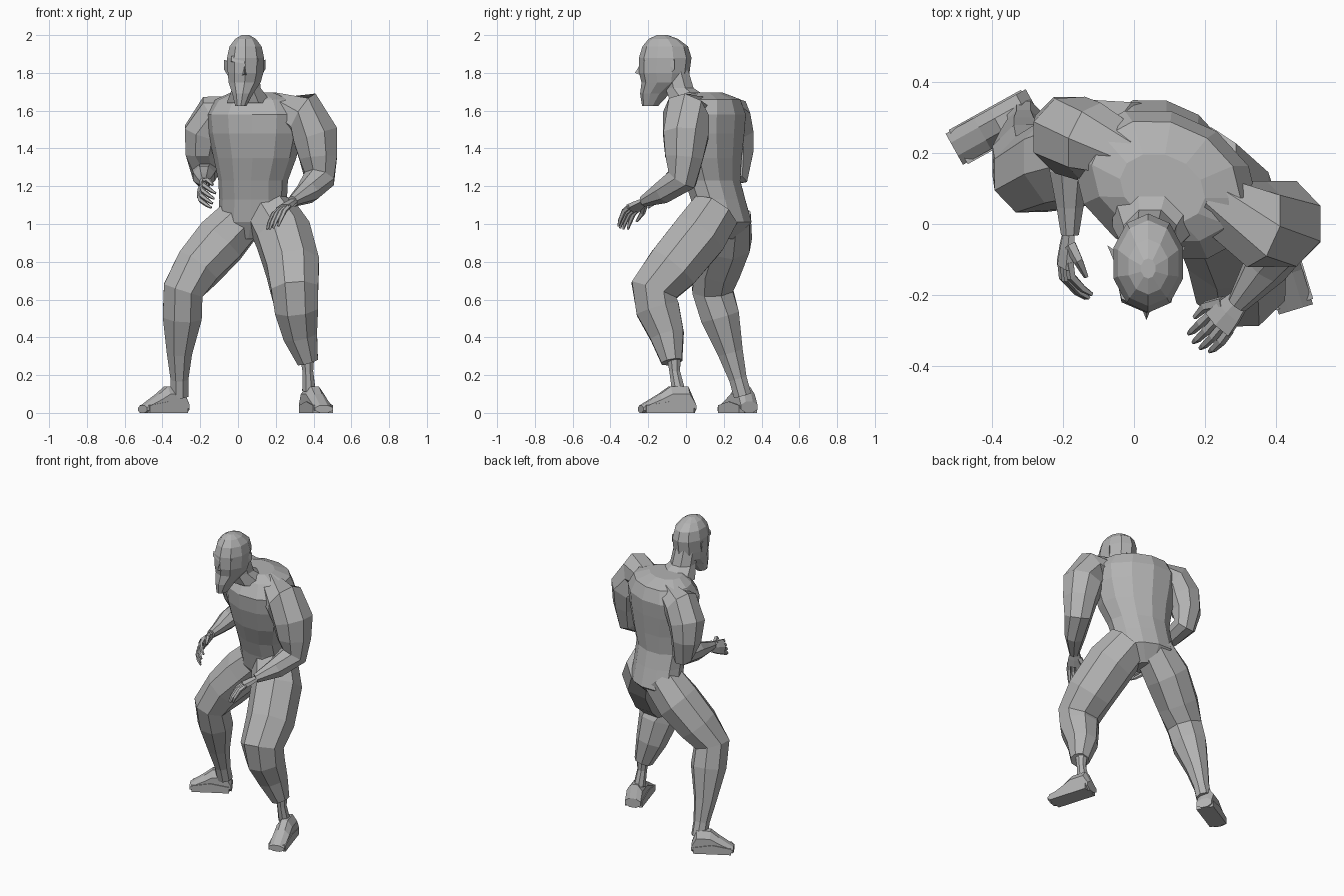
import bpy, bmesh, math
from mathutils import Vector

if "Cube" in bpy.data.objects:
    bpy.data.objects.remove(bpy.data.objects["Cube"], do_unlink=True)

grey = bpy.data.materials.new("plain grey")
grey.use_nodes = True
grey_colour = (.45, .45, .45, 1)
grey.diffuse_color = grey_colour
grey.node_tree.nodes["Principled BSDF"].inputs["Base Color"].default_value = grey_colour

RIGHTWARD = Vector((1, 0, 0))
UPWARD = Vector((0, 0, 1))
SHOULDER_LINE = Vector((.9, -.4, 0))


def finish(bm, name):
    """Turn a bmesh into a flat shaded grey object."""
    bmesh.ops.recalc_face_normals(bm, faces=bm.faces)
    mesh = bpy.data.meshes.new(name)
    bm.to_mesh(mesh)
    bm.free()
    mesh.materials.append(grey)
    part = bpy.data.objects.new(name, mesh)
    bpy.context.collection.objects.link(part)


def add_tube(bm, stations, side=RIGHTWARD, axis=None, sides=8, depth=1, width=None):
    """Skin rings given as (x, y, z, radius); depth flattens them, width fixes their breadth."""
    centres = [Vector(station[:3]) for station in stations]
    grow = 1 / math.cos(math.pi / sides)
    rings = []
    for i, centre in enumerate(centres):
        radius = stations[i][3] * grow
        before = centres[max(i - 1, 0)]
        after = centres[min(i + 1, len(centres) - 1)]
        tangent = (axis or (after - before)).normalized()
        across = (side - tangent * side.dot(tangent)).normalized()
        deep = tangent.cross(across)
        across *= width * grow if width else radius
        deep *= radius * depth
        angles = [math.tau * (k + .5) / sides for k in range(sides)]
        rings.append([bm.verts.new(centre + across * math.cos(a) + deep * math.sin(a))
                      for a in angles])
    for low, high in zip(rings, rings[1:]):
        for k in range(sides):
            j = (k + 1) % sides
            bm.faces.new((low[k], low[j], high[j], high[k]))
    bm.faces.new(rings[0][::-1])
    bm.faces.new(rings[-1])


def tube(name, *stations, **options):
    bm = bmesh.new()
    add_tube(bm, stations, **options)
    finish(bm, name)


def wedge(name, centre, mirror, *corners):
    """Convex solid around a handful of corners, flipped sideways when mirror is negative."""
    bm = bmesh.new()
    verts = [bm.verts.new(Vector(centre) + Vector((x * mirror, y, z))) for x, y, z in corners]
    bmesh.ops.convex_hull(bm, input=verts)
    finish(bm, name)


def hand(name, wrist, forward, across, curl):
    """Palm with four curled fingers and a thumb."""
    wrist = Vector(wrist)
    forward, across, curl = (Vector(v).normalized() for v in (forward, across, curl))
    bm = bmesh.new()

    def station(reach, sideways, bend, radius):
        return (*(wrist + forward * reach + across * sideways + curl * bend), radius)

    palm = [station(-.03, 0, 0, .027), station(.03, 0, 0, .04), station(.08, 0, 0, .046)]
    add_tube(bm, palm, side=across, sides=6, depth=.45)
    for finger in (-1.5, -.5, .5, 1.5):
        sideways = finger * .024
        length = .05 - abs(finger) * .006
        joints = [station(.07, sideways, 0, .011),
                  station(.07 + length, sideways * 1.1, .01, .011),
                  station(.07 + length * 1.6, sideways * 1.1, .05, .009),
                  station(.07 + length * 1.8, sideways * 1.1, .08, .005)]
        add_tube(bm, joints, side=across, sides=5)
    thumb = [station(.02, .03, 0, .015), station(.06, .06, .02, .012), station(.1, .06, .05, .006)]
    add_tube(bm, thumb, side=across, sides=5)
    finish(bm, name)


def foot(name, heel, toe):
    """Rounded foot, highest at the instep, on a flat sole."""
    heel, toe = Vector((*heel, 0)), Vector((*toe, 0))
    way = toe - heel
    across = UPWARD.cross(way)

    def slab(part, width, sides, *profile):
        stations = []
        for along, half_height in profile:
            centre = heel + way * along
            stations.append((centre.x, centre.y, half_height, half_height))
        tube(name + part, *stations, side=across, axis=way, width=width, sides=sides)

    slab("_instep", .05, 8, (0, .03), (.12, .07), (.45, .07), (.65, .05), (1, .02))
    slab("_sole", .055, 4, (.05, .02), (.5, .03), (.95, .02))


# Torso, turned towards the right
tube("torso",
     (.06, .19, .92, .09), (.08, .2, 1.01, .185), (.08, .17, 1.13, .18), (.08, .14, 1.23, .185),
     (.09, .12, 1.35, .22), (.09, .11, 1.48, .25), (.09, .11, 1.58, .26),
     (.09, .12, 1.66, .21), (.08, .1, 1.695, .12),
     side=SHOULDER_LINE, axis=UPWARD, sides=12, depth=.75)
tube("neck", (.06, .04, 1.64, .12), (.045, -.035, 1.72, .075), (.04, -.06, 1.82, .07), axis=UPWARD)

# Legs: the right one is set back and out, the left one forward
tube("right_leg",
     (.03, .22, 1.04, .12), (-.09, .21, .91, .135), (-.21, .17, .77, .123), (-.29, .14, .65, .107),
     (-.295, .18, .51, .103), (-.31, .235, .32, .067), (-.31, .275, .18, .047), (-.31, .3, .09, .047))
tube("left_leg",
     (.17, .15, 1.06, .13), (.24, .07, .94, .145), (.29, -.07, .77, .14), (.3, -.17, .65, .125),
     (.31, -.15, .55, .115), (.33, -.1, .41, .09), (.37, -.075, .27, .055))
tube("left_ankle", (.365, -.065, .32, .04), (.37, -.06, .22, .028), (.375, -.04, .12, .035))
foot("right_foot", heel=(-.28, .335), toe=(-.505, .21))
foot("left_foot", heel=(.37, .04), toe=(.455, -.24))

# Arms
tube("right_arm",
     (0, .2, 1.61, .07), (-.12, .23, 1.58, .105), (-.18, .25, 1.48, .107),
     (-.19, .27, 1.37, .087), (-.175, .275, 1.27, .067), (-.18, .15, 1.25, .057),
     (-.18, .05, 1.23, .038), (-.18, -.03, 1.22, .025))
tube("left_arm",
     (.19, .06, 1.61, .08), (.345, 0, 1.585, .115), (.41, 0, 1.47, .12), (.425, -.01, 1.35, .1),
     (.43, -.02, 1.24, .08), (.37, -.12, 1.17, .06), (.29, -.225, 1.12, .028))
hand("right_hand", wrist=(-.185, -.04, 1.2), forward=(-.1, -1, -.3),
     across=(.3, 0, 1), curl=(1, -.3, -.5))
hand("left_hand", wrist=(.285, -.225, 1.115), forward=(-.6, -.7, -.4),
     across=(-.7, .6, -.2), curl=(-.2, -.1, -1))

# Head with a tapering jaw
tube("head",
     (.015, -.19, 1.625, .03), (.025, -.165, 1.69, .055), (.035, -.115, 1.75, .085),
     (.04, -.115, 1.8, .094), (.04, -.11, 1.88, .098), (.04, -.11, 1.94, .085),
     (.04, -.12, 1.98, .055), (.04, -.125, 2, .02),
     axis=UPWARD, sides=10, depth=1.35)

# Face: the nose, then a brow ridge and ear on each side
FACE = (.035, -.24, 1.8)
wedge("nose", FACE, 1, (0, 0, .05), (0, -.03, 0), (-.02, .02, -.02), (.02, .02, -.02), (0, .04, .03))
for name, mirror in (("left", 1), ("right", -1)):
    wedge(name + "_brow", FACE, mirror,
          (0, -.01, .05), (0, 0, .09), (.07, .02, .06), (.07, .03, .09), (.02, .06, .05), (.08, .07, .06))
    wedge(name + "_ear", FACE, mirror,
          (.08, .13, -.03), (.085, .12, .06), (.11, .18, .07), (.11, .18, .02), (.08, .16, .06))
